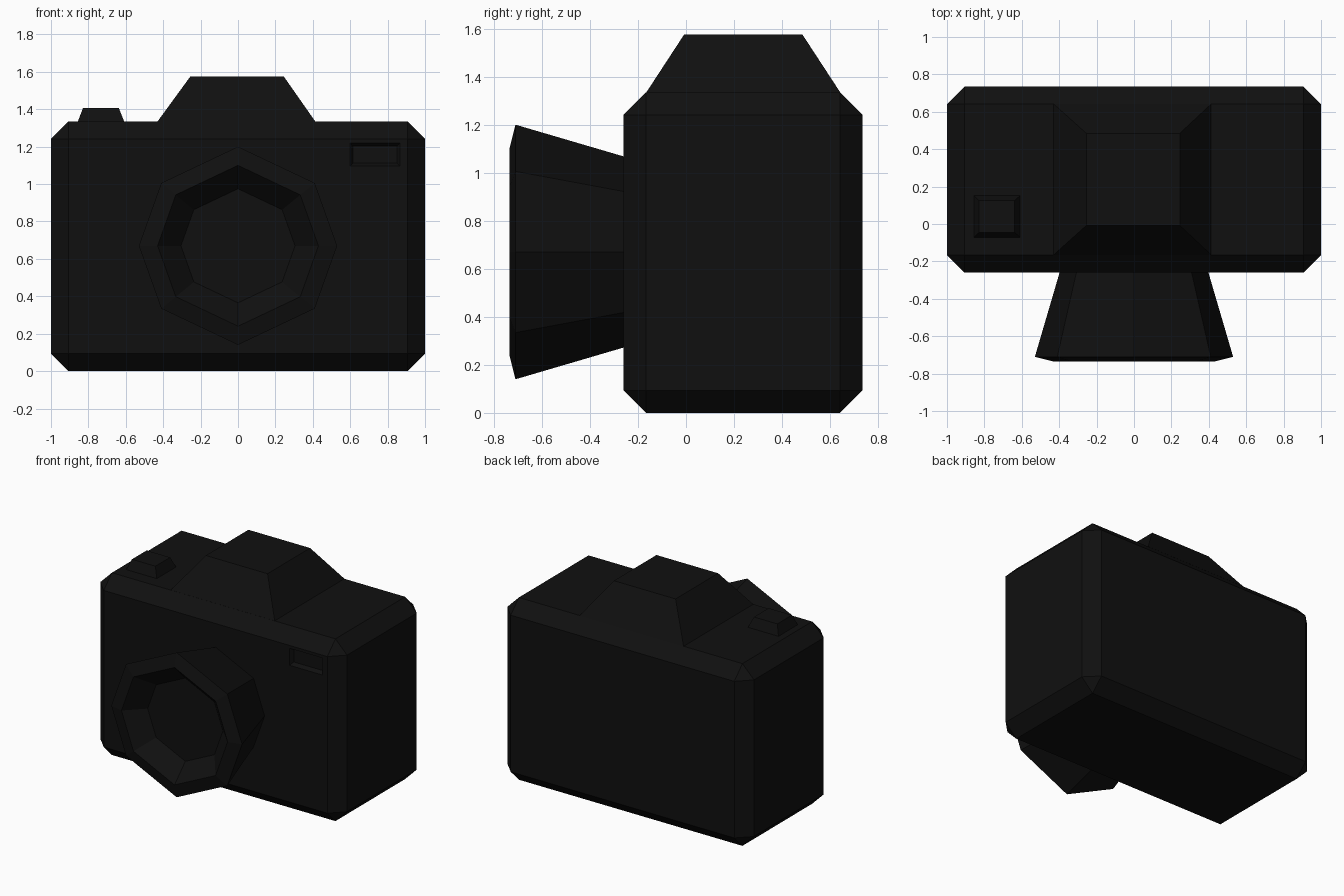
import bpy, bmesh
from math import cos, sin, radians

if "Cube" in bpy.data.objects:
    bpy.data.objects.remove(bpy.data.objects["Cube"])

black = bpy.data.materials.new("black_plastic")
black.diffuse_color = (0.005, 0.005, 0.005, 1)
black.use_nodes = True
black.node_tree.nodes["Principled BSDF"].inputs["Base Color"].default_value = black.diffuse_color


def loft(name, rings, cap_start=True):
    """Skin a series of equal-sized point rings and cap the ends."""
    bm = bmesh.new()
    loops = [[bm.verts.new(p) for p in ring] for ring in rings]
    n = len(loops[0])
    for a, b in zip(loops, loops[1:]):
        for i in range(n):
            j = (i + 1) % n
            bm.faces.new((a[i], a[j], b[j], b[i]))
    if cap_start:
        bm.faces.new(loops[0][::-1])
    bm.faces.new(loops[-1])
    bmesh.ops.recalc_face_normals(bm, faces=bm.faces)
    mesh = bpy.data.meshes.new(name)
    bm.to_mesh(mesh)
    bm.free()
    obj = bpy.data.objects.new(name, mesh)
    bpy.context.collection.objects.link(obj)
    mesh.materials.append(black)
    return obj


def rect_xy(x0, x1, y0, y1, z):
    return [(x0, y0, z), (x1, y0, z), (x1, y1, z), (x0, y1, z)]


def rect_xz(x0, x1, z0, z1, y):
    return [(x0, y, z0), (x1, y, z0), (x1, y, z1), (x0, y, z1)]


# Body: box with one flat chamfer on every edge
body = loft("camera_body", [rect_xy(-1, 1, -0.26, 0.735, 0),
                            rect_xy(-1, 1, -0.26, 0.735, 1.335)])
bevel = body.modifiers.new("chamfer", "BEVEL")
bevel.width = 0.094
bevel.segments = 1

# Flash window: shallow tapered recess cut into the front
cutter = loft("flash_window_cutter", [
    rect_xz(0.59, 0.875, 1.087, 1.228, -0.275),
    rect_xz(0.615, 0.85, 1.112, 1.203, -0.23)])
cutter.hide_render = True
cutter.hide_viewport = False
cutter.display_type = "WIRE"
cut = body.modifiers.new("flash_window", "BOOLEAN")
cut.operation = "DIFFERENCE"
cut.solver = "EXACT"
cut.object = cutter

# Viewfinder hump and shutter button: tapered blocks on top
loft("viewfinder_hump", [rect_xy(-0.43, 0.413, -0.165, 0.642, 1.335),
                         rect_xy(-0.255, 0.245, -0.008, 0.485, 1.575)])
loft("shutter_button", [rect_xy(-0.857, -0.608, -0.072, 0.153, 1.333),
                        rect_xy(-0.828, -0.638, -0.045, 0.125, 1.408)])

# Lens: flared eight-sided barrel with a rim and a recessed glass
ANGLES = [0, 39.3, 90, 140.7, 180, 219.3, 270, 320.7]
PROFILE = [(0.395, -0.25), (0.53, -0.71), (0.43, -0.735), (0.305, -0.61)]
loft("lens", [[(r * cos(radians(a)), y, 0.67 + r * sin(radians(a)))
               for a in ANGLES] for r, y in PROFILE])
